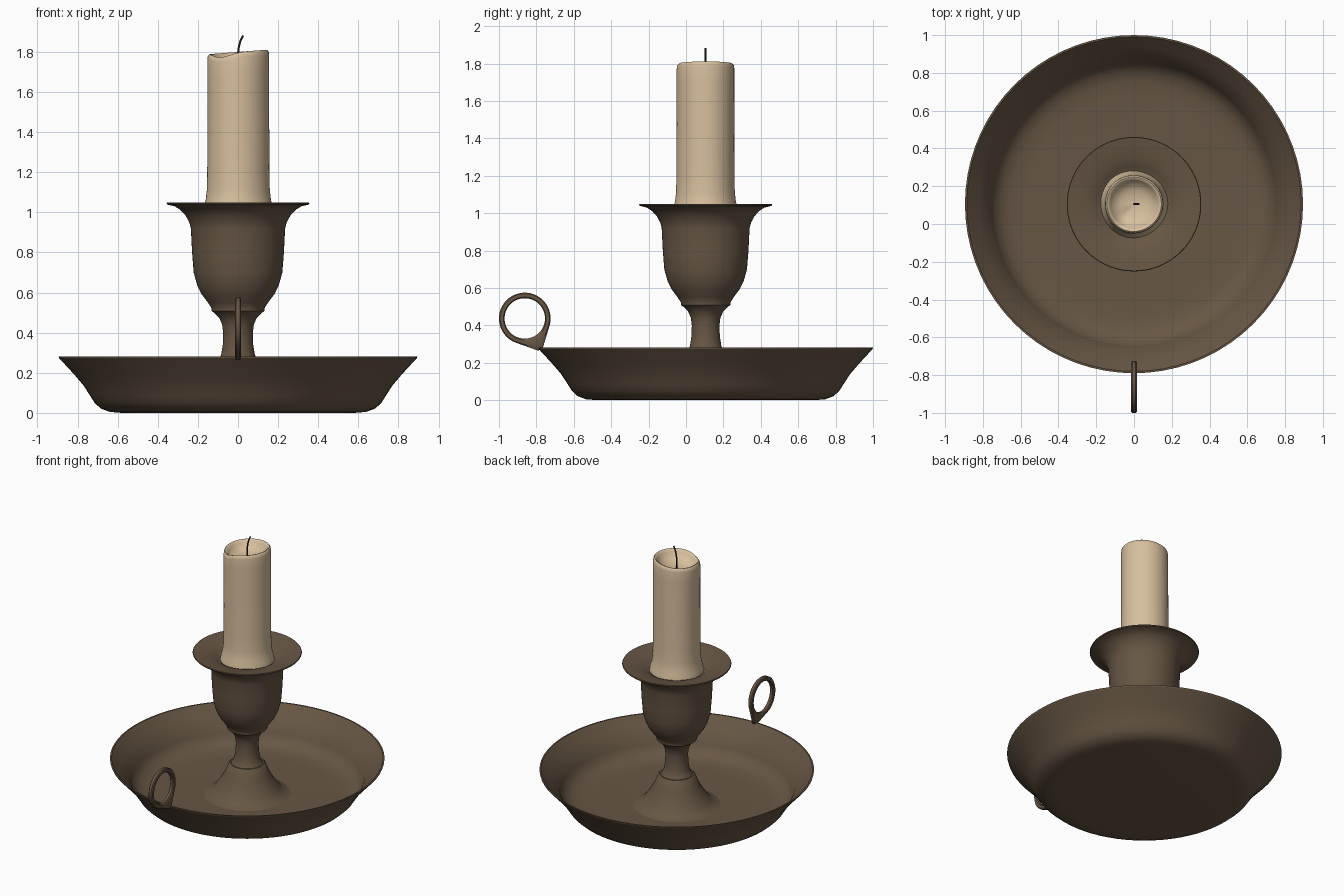
import bpy, bmesh, math
from mathutils import Vector

if "Cube" in bpy.data.objects:
    bpy.data.objects.remove(bpy.data.objects["Cube"])

CY = 0.105   # y of the main axis
SEG = 72


def material(name, rgb):
    m = bpy.data.materials.new(name)
    m.diffuse_color = (*rgb, 1)
    m.use_nodes = True
    m.node_tree.nodes["Principled BSDF"].inputs["Base Color"].default_value = m.diffuse_color
    return m


BRONZE = material("aged bronze", (0.135, 0.093, 0.058))
WAX = material("cream wax", (0.68, 0.52, 0.34))
CHAR = material("charred wick", (0.02, 0.015, 0.012))


def finish(name, bm, mat, angle=35):
    bmesh.ops.remove_doubles(bm, verts=bm.verts, dist=1e-5)
    bmesh.ops.recalc_face_normals(bm, faces=bm.faces)
    me = bpy.data.meshes.new(name)
    bm.to_mesh(me)
    bm.free()
    me.materials.append(mat)
    ob = bpy.data.objects.new(name, me)
    bpy.context.collection.objects.link(ob)
    bpy.ops.object.select_all(action='DESELECT')
    ob.select_set(True)
    bpy.context.view_layer.objects.active = ob
    bpy.ops.object.shade_smooth_by_angle(angle=math.radians(angle))
    return ob


def lathe(name, profile, mat, angle=35, warp=None):
    """Revolve (radius, z) points; warp(radius, z, theta) may change them."""
    bm = bmesh.new()
    rings = []
    for r, z in profile:
        ring = []
        for i in range(SEG):
            t = 2 * math.pi * i / SEG
            rr, zz = warp(r, z, t) if warp else (r, z)
            ring.append(bm.verts.new((rr * math.cos(t), CY + rr * math.sin(t), zz)))
        rings.append(ring)
    for a, b in zip(rings, rings[1:]):
        for i in range(SEG):
            j = (i + 1) % SEG
            bm.faces.new((a[i], a[j], b[j], b[i]))
    return finish(name, bm, mat, angle)


# Dish: flat bottom, rounded wall, flared thin lip, crease inside
lathe("dish", [
    (0, 0), (0.58, 0), (0.64, 0.005), (0.685, 0.022), (0.715, 0.05),
    (0.74, 0.09), (0.773, 0.14), (0.82, 0.195), (0.893, 0.274), (0.895, 0.282),
    (0.885, 0.282), (0.825, 0.218), (0.767, 0.15),
    (0.755, 0.118), (0.735, 0.085), (0.70, 0.056), (0.65, 0.04), (0.57, 0.034),
    (0, 0.034)], BRONZE, 25)

# Foot: flared cone that rises from the dish floor
lathe("foot", [
    (0.30, 0.03), (0.25, 0.042), (0.215, 0.075), (0.18, 0.125),
    (0.145, 0.185), (0.122, 0.245), (0.112, 0.254), (0.06, 0.255)], BRONZE)

# Stem, cup and wide drip flange
lathe("stem_and_cup", [
    (0, 0.24), (0.11, 0.245), (0.095, 0.265), (0.084, 0.29), (0.076, 0.34),
    (0.074, 0.40), (0.079, 0.44), (0.094, 0.475), (0.122, 0.502),
    (0.132, 0.508), (0.132, 0.522), (0.15, 0.55), (0.18, 0.59), (0.203, 0.635),
    (0.213, 0.67), (0.221, 0.70), (0.229, 0.80), (0.235, 0.92), (0.243, 0.95),
    (0.262, 0.985), (0.287, 1.012), (0.315, 1.03), (0.353, 1.039), (0.356, 1.044),
    (0.353, 1.049), (0.31, 1.043), (0.25, 1.03), (0.20, 1.015), (0.18, 1.0),
    (0, 0.99)], BRONZE)

# Candle: wax skirt, straight shaft, uneven rim, hollow melted top
def melt(r, z, t):
    if z < 1.65:
        return r * (1 + 0.012 * math.sin(3 * t + 1)), z
    k = min(1, r / 0.13)                       # rim waviness fades to the centre
    d = math.atan2(math.sin(t + 2.2), math.cos(t + 2.2))
    dip = 0.02 * math.exp(-(d / 0.5) ** 2)     # overflow notch at front left
    return r * (1 + 0.008 * math.sin(3 * t + 1)), z + k * (0.011 * math.cos(t) - dip)


lathe("candle", [
    (0, 0.995), (0.178, 0.995), (0.172, 1.03), (0.163, 1.06), (0.157, 1.11),
    (0.155, 1.2), (0.154, 1.5), (0.154, 1.7), (0.154, 1.775), (0.151, 1.793),
    (0.144, 1.80), (0.135, 1.797), (0.125, 1.782), (0.108, 1.757),
    (0.075, 1.738), (0.035, 1.73), (0, 1.728)], WAX, 50, melt)

# Wick: thin bent tube
cu = bpy.data.curves.new("wick_path", 'CURVE')
cu.dimensions = '3D'
cu.bevel_depth = 0.005
cu.bevel_resolution = 2
cu.use_fill_caps = True
path = [(0, 1.72), (0, 1.79), (0.004, 1.825), (0.012, 1.855), (0.025, 1.882)]
sp = cu.splines.new('POLY')
sp.points.add(len(path) - 1)
for p, (x, z) in zip(sp.points, path):
    p.co = (x, CY, z, 1)
wick = bpy.data.objects.new("wick", cu)
bpy.context.collection.objects.link(wick)
cu.materials.append(CHAR)

# Ring handle: teardrop plate with a round hole, tip fixed to the dish lip
C = Vector((-0.862, 0.437))
tip = Vector((-0.772, 0.258)) - C
R, HOLE, HALF = 0.138, 0.108, 0.015
tip_angle = math.atan2(tip.y, tip.x)
spread = math.acos(R / tip.length)
loops = []
bm = bmesh.new()
section = [(0, -0.6), (0.2, -1), (0.8, -1), (1, -0.6), (1, 0.6), (0.8, 1), (0.2, 1), (0, 0.6)]
N = 64
for i in range(N):
    d = 2 * math.pi * i / N
    off = abs(math.atan2(math.sin(d), math.cos(d)))
    outer = min(R / math.cos(off - spread), 0.19) if off < spread else R
    a = tip_angle + d
    loop = []
    for k, w in section:
        r = HOLE + (outer - HOLE) * k
        loop.append(bm.verts.new((w * HALF, C.x + r * math.cos(a), C.y + r * math.sin(a))))
    loops.append(loop)
for i in range(N):
    a, b = loops[i], loops[(i + 1) % N]
    for k in range(len(section)):
        m = (k + 1) % len(section)
        bm.faces.new((a[k], a[m], b[m], b[k]))
finish("ring_handle", bm, BRONZE)
